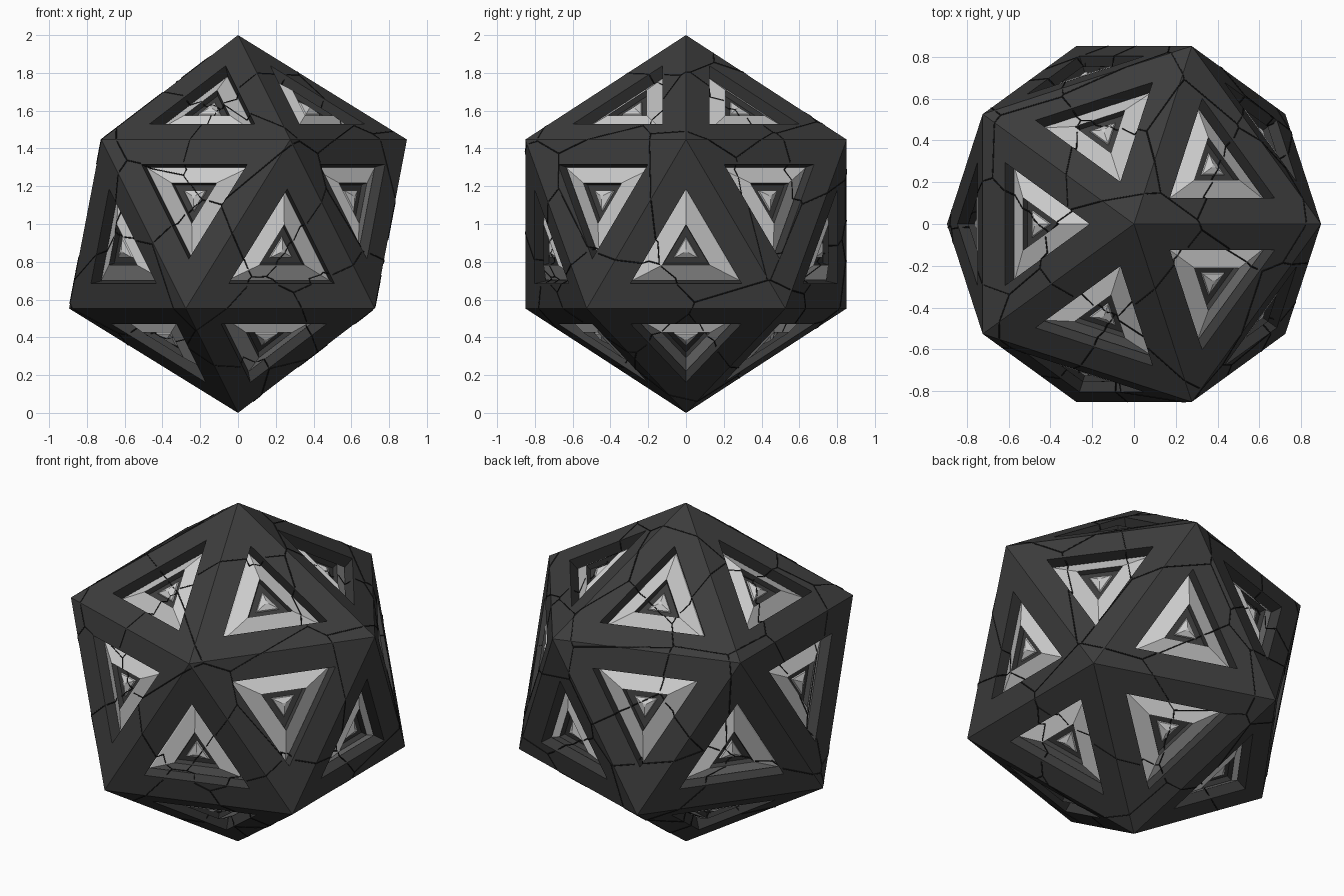
import bpy, bmesh, math, random
from mathutils import Vector
from mathutils.bvhtree import BVHTree

if "Cube" in bpy.data.objects:
    bpy.data.objects.remove(bpy.data.objects["Cube"])

CENTRE = Vector((0, 0, 1))

def material(name, v):
    m = bpy.data.materials.new(name)
    m.diffuse_color = (v, v, v, 1)
    m.use_nodes = True
    m.node_tree.nodes["Principled BSDF"].inputs["Base Color"].default_value = m.diffuse_color
    return m

dark = material("dark_stone", 0.045)
black = material("crack_black", 0.012)

# Base icosahedron: points on the poles
base = bmesh.new()
bmesh.ops.create_icosphere(base, subdivisions=1, radius=1)
FACES = [([v.co.copy() for v in f.verts], f.calc_center_median(), f.normal.copy()) for f in base.faces]
base.free()

def add_object(name, bm, mat=None):
    me = bpy.data.meshes.new(name)
    bm.to_mesh(me)
    bm.free()
    ob = bpy.data.objects.new(name, me)
    ob.location = CENTRE
    if mat:
        me.materials.append(mat)
    bpy.context.collection.objects.link(ob)
    return ob

def stepped_triangles(name, profile, mat=None, cap=False):
    """On all 20 faces, join triangle rings given as (scale, depth below face)."""
    bm = bmesh.new()
    for verts, c, n in FACES:
        rings = [[bm.verts.new(c + (v - c) * s - n * d) for v in verts] for s, d in profile]
        for a, b in zip(rings, rings[1:]):
            for i in range(3):
                j = (i + 1) % 3
                bm.faces.new((a[i], a[j], b[j], b[i]))
        if cap:
            bm.faces.new(rings[-1])
    bmesh.ops.remove_doubles(bm, verts=bm.verts, dist=1e-4)
    return add_object(name, bm, mat)

# Dark shell with triangular pits, pale sloped frames, dark inner wells, pale centre tips
parts = [
    stepped_triangles("shell", [(1, 0), (0.56, 0), (0.553, 0.075)], dark, True),
    stepped_triangles("pale_frames", [(0.55, 0.07), (0.53, 0.06), (0.24, 0.015)]),
    stepped_triangles("inner_wells", [(0.24, 0.015), (0.225, 0.045)], dark, True),
    stepped_triangles("centre_tips", [(0.125, 0.044), (0.115, 0.035), (0.02, 0.02)], None, True),
]

# Combined surface the cracks are laid onto
surf = bmesh.new()
for p in parts:
    surf.from_mesh(p.data)
tree = BVHTree.FromBMesh(surf)
surf.free()

# Crack network: cell borders of scattered points on a sphere
random.seed(7)
net = bmesh.new()
pts = []
while len(pts) < 34:
    p = Vector([random.gauss(0, 1) for _ in range(3)]).normalized()
    if all((p - q).length > 0.34 for q in pts):
        pts.append(p)
        net.verts.new(p)
bmesh.ops.convex_hull(net, input=net.verts[:])
for f in net.faces:
    f.normal_update()
    if f.normal.dot(f.calc_center_median()) < 0:
        f.normal_flip()

curve = bpy.data.curves.new("cracks", 'CURVE')
curve.dimensions = '3D'
curve.bevel_depth = 0.0035
curve.bevel_resolution = 0
curve.materials.append(black)
for e in net.edges:
    if len(e.link_faces) != 2:
        continue
    a, b = (f.normal for f in e.link_faces)
    steps = max(2, int((a - b).length * 40))
    path = []
    for i in range(steps + 1):
        d = a.lerp(b, i / steps).normalized()
        hit = tree.ray_cast(d * 2, -d)[0]
        if hit:
            path.append(hit)
    if len(path) > 1:
        s = curve.splines.new('POLY')
        s.points.add(len(path) - 1)
        for pt, co in zip(s.points, path):
            pt.co = (*co, 1)
net.free()
cracks = bpy.data.objects.new("cracks", curve)
cracks.location = CENTRE
bpy.context.collection.objects.link(cracks)
